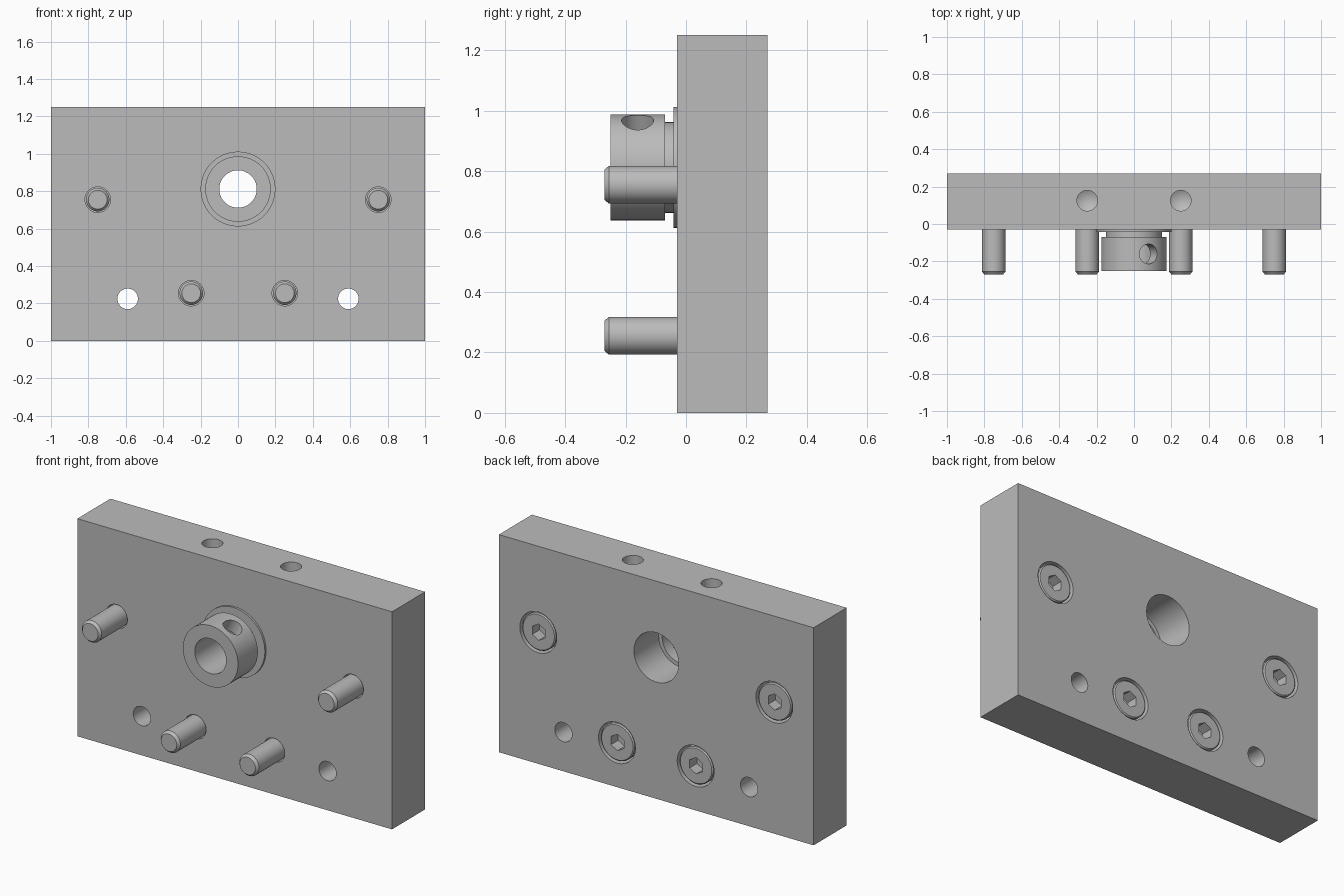
import bpy, bmesh, math

if "Cube" in bpy.data.objects:
    bpy.data.objects.remove(bpy.data.objects["Cube"], do_unlink=True)

grey = bpy.data.materials.new("machined_grey")
grey.use_nodes = True
GREY = (0.5, 0.5, 0.5, 1)
grey.diffuse_color = GREY
grey.node_tree.nodes["Principled BSDF"].inputs["Base Color"].default_value = GREY


def add_object(name, bm, location, rotation=(0, 0, 0)):
    bmesh.ops.recalc_face_normals(bm, faces=bm.faces)
    mesh = bpy.data.meshes.new(name)
    bm.to_mesh(mesh)
    bm.free()
    mesh.materials.append(grey)
    obj = bpy.data.objects.new(name, mesh)
    obj.location = location
    obj.rotation_euler = rotation
    bpy.context.collection.objects.link(obj)
    return obj


def lathe(name, profile, location, rotation=(0, 0, 0), steps=64, ring=False):
    """Turn a (radius, y) profile around the y axis."""
    bm = bmesh.new()
    verts = [bm.verts.new((r, y, 0)) for r, y in profile]
    edges = [bm.edges.new(pair) for pair in zip(verts, verts[1:])]
    if ring:
        edges.append(bm.edges.new((verts[-1], verts[0])))
    bmesh.ops.spin(bm, geom=verts + edges, cent=(0, 0, 0), axis=(0, 1, 0),
                   angle=math.tau, steps=steps)
    bmesh.ops.remove_doubles(bm, verts=bm.verts, dist=0.0001)
    return add_object(name, bm, location, rotation)


def rod(name, radius, y0, y1, location, rotation=(0, 0, 0), steps=48):
    return lathe(name, [(0, y0), (radius, y0), (radius, y1), (0, y1)],
                 location, rotation, steps)


def activate(obj):
    bpy.ops.object.select_all(action='DESELECT')
    obj.select_set(True)
    bpy.context.view_layer.objects.active = obj


def cut(obj, cutters):
    activate(obj)
    for cutter in cutters:
        cutter.hide_render = True
        mod = obj.modifiers.new("cut", 'BOOLEAN')
        mod.operation = 'DIFFERENCE'
        mod.solver = 'EXACT'
        mod.object = cutter
        bpy.ops.object.modifier_apply(modifier=mod.name)
        bpy.data.objects.remove(cutter, do_unlink=True)


def smooth(obj):
    activate(obj)
    bpy.ops.object.shade_smooth_by_angle(angle=math.radians(25))


FRONT, BACK, HEIGHT = -0.03, 0.27, 1.25
BORE = (0, 0, 0.812)
SCREWS = [(side * x, 0, z) for x, z in ((0.75, 0.755), (0.25, 0.255)) for side in (-1, 1)]
UP = math.radians(90)

# Plate block
bm = bmesh.new()
bmesh.ops.create_cube(bm, size=1)
bmesh.ops.scale(bm, vec=(2, BACK - FRONT, HEIGHT), verts=bm.verts)
plate = add_object("plate", bm, (0, (FRONT + BACK) / 2, HEIGHT / 2))

# Plate holes: main bore, counterbored screw holes, dowel holes, drilled top holes
holes = [rod("bore_cutter", 0.142, -0.1, 0.4, BORE, steps=64)]
for spot in SCREWS:
    holes.append(lathe("screw_hole_cutter", [(0, -0.1), (0.068, -0.1), (0.068, 0.135),
                                            (0.117, 0.135), (0.117, 0.4), (0, 0.4)], spot))
for side in (-1, 1):
    holes.append(rod("dowel_hole_cutter", 0.055, -0.1, 0.4, (side * 0.59, 0, 0.225)))
    holes.append(lathe("top_hole_cutter", [(0, -0.38), (0.055, -0.35), (0.055, 0.1), (0, 0.1)],
                       (side * 0.25, 0.125, HEIGHT), (UP, 0, 0), 48))
cut(plate, holes)
smooth(plate)

# Flanged bearing with a stepped bore
bearing = lathe("flanged_bearing", [
    (0.12, 0.045), (0.142, 0.045), (0.142, FRONT), (0.2, FRONT), (0.2, -0.042),
    (0.15, -0.042), (0.15, -0.07), (0.1, -0.07), (0.1, -0.02), (0.12, -0.02)],
    BORE, ring=True)
smooth(bearing)

# Shaft collar with a slanted set screw hole
collar = lathe("shaft_collar", [(0.1, -0.25), (0.175, -0.25), (0.175, -0.07), (0.1, -0.07)],
               BORE, ring=True)
cut(collar, [rod("set_screw_cutter", 0.053, 0.05, 0.3, (0, -0.16, BORE[2]),
                 (UP, math.radians(27), 0))])
smooth(collar)

# Cap screws with chamfered tips and hex sockets
for number, spot in enumerate(SCREWS, 1):
    screw = lathe(f"cap_screw_{number}", [
        (0, -0.27), (0.05, -0.27), (0.0625, -0.255), (0.0625, 0.135),
        (0.106, 0.135), (0.106, 0.26), (0.1, 0.266), (0, 0.266)], spot, steps=48)
    cut(screw, [rod("hex_cutter", 0.047, 0.2, 0.4, spot, (0, UP, 0), steps=6)])
    smooth(screw)
